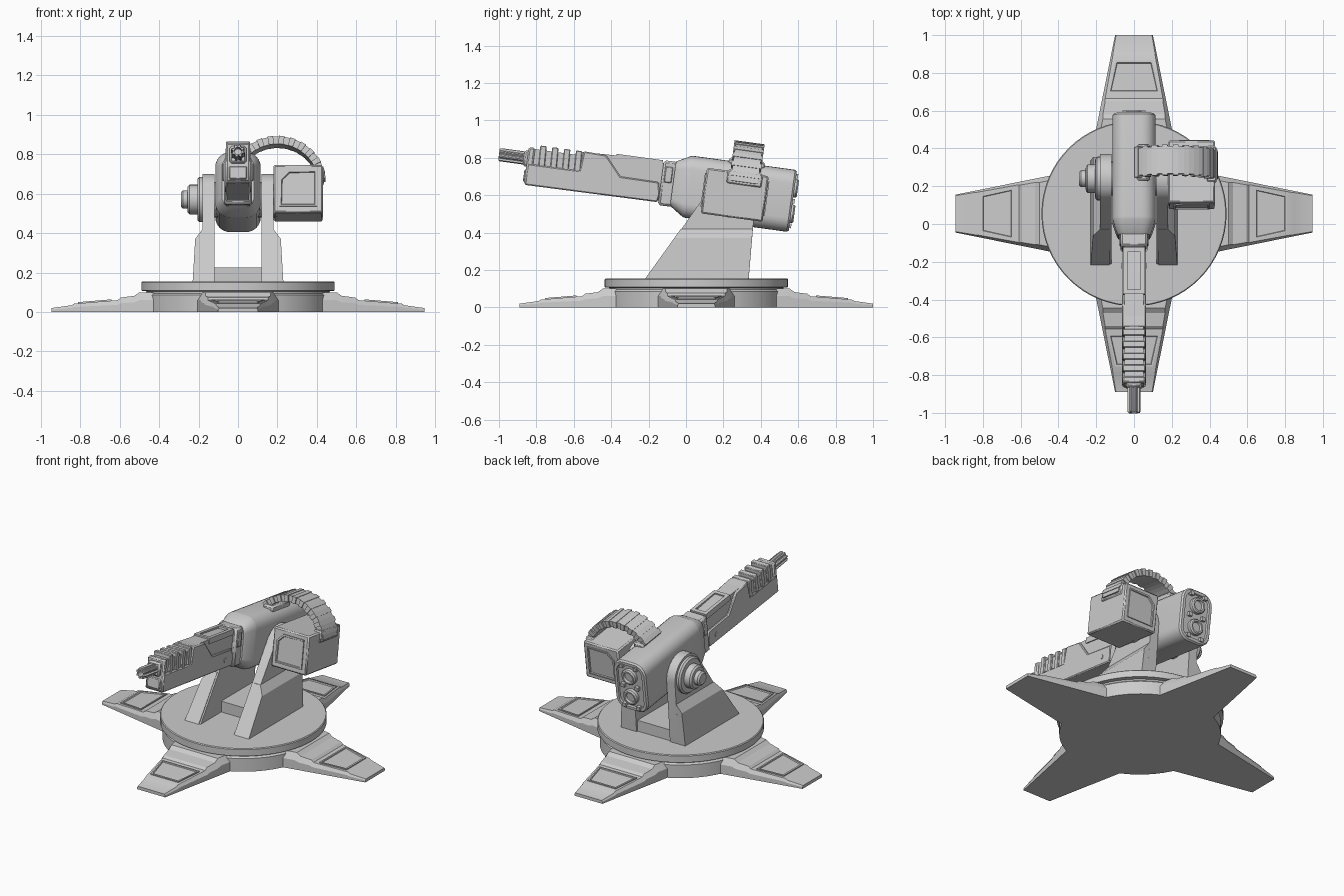
import bpy, bmesh
from math import sin, cos, pi, radians
from mathutils import Matrix, Vector

if "Cube" in bpy.data.objects:
    bpy.data.objects.remove(bpy.data.objects["Cube"])

CY = 0.055                                   # centre of the round base
GUN = Matrix.Translation((0, 0.24, 0.6)) @ Matrix.Rotation(radians(-7.8), 4, 'X')
I4 = Matrix.Identity(4)


def finish(name, bm, mat=I4, bevel=0):
    bmesh.ops.recalc_face_normals(bm, faces=bm.faces)
    bm.transform(mat)
    me = bpy.data.meshes.new(name)
    bm.to_mesh(me)
    bm.free()
    ob = bpy.data.objects.new(name, me)
    bpy.context.collection.objects.link(ob)
    if bevel:
        m = ob.modifiers.new("edge", 'BEVEL')
        m.width, m.segments, m.limit_method = bevel, 1, 'ANGLE'
    return ob


def loft(name, rings, mat=I4, bevel=0, closed=False, panel=None):
    """Skin a list of equal-length rings; caps at the ends, or a closed tube."""
    bm = bmesh.new()
    vs = [[bm.verts.new(p) for p in r] for r in rings]
    n = len(vs[0])
    pairs = list(zip(vs, vs[1:])) + ([(vs[-1], vs[0])] if closed else [])
    for a, b in pairs:
        for i in range(n):
            bm.faces.new((a[i], a[(i + 1) % n], b[(i + 1) % n], b[i]))
    if not closed:
        bm.faces.new(vs[0])
        cap = bm.faces.new(vs[-1])
        if panel:                            # recessed panel in the last cap
            bmesh.ops.recalc_face_normals(bm, faces=bm.faces)
            bmesh.ops.inset_region(bm, faces=[cap], thickness=panel[0])
            bmesh.ops.inset_region(bm, faces=[cap], thickness=0.004, depth=-panel[1])
    return finish(name, bm, mat, bevel)


def prism(name, pts, x0, x1, mat=GUN, bevel=0):
    """Side profile (y, z) extruded across x."""
    return loft(name, [[(x, y, z) for y, z in pts] for x in (x0, x1)], mat, bevel)


def box(name, x0, x1, y0, y1, z0, z1, mat=GUN, bevel=0):
    return prism(name, [(y0, z0), (y1, z0), (y1, z1), (y0, z1)], x0, x1, mat, bevel)


def turned(name, prof, mat, n=32, closed=False):
    """(radius, height) profile revolved about local z."""
    return loft(name, [[(r * cos(2 * pi * i / n), r * sin(2 * pi * i / n), h)
                        for i in range(n)] for r, h in prof], mat, closed=closed)


def rrect(v, hw, w0, w1, r, n=6):
    """Rounded rectangle section of the gun at depth v."""
    out = []
    for k, (sx, w) in enumerate(((1, w1 - r), (-1, w1 - r), (-1, w0 + r), (1, w0 + r))):
        for i in range(n + 1):
            a = (k + i / n) * pi / 2
            out.append((sx * (hw - r) + r * cos(a), v, w + r * sin(a)))
    return out


# Round base and turntable
turned("base_disc", [(0.475, 0), (0.475, 0.085), (0.465, 0.095), (0.465, 0.105), (0.49, 0.108),
                     (0.49, 0.15), (0.485, 0.155)], Matrix.Translation((0, CY, 0)), 64)

# Four splayed feet with recessed panels
SECT = [(0.38, 0.10), (0.50, 0.10), (0.525, 0.082), (0.595, 0.073), (0.61, 0.06),
        (0.83, 0.042), (0.845, 0.034), (0.945, 0.02)]
for k in range(4):
    m = Matrix.Translation((0, CY, 0)) @ Matrix.Rotation(k * pi / 2, 4, 'Z')
    rings = []
    for r, h in SECT:
        w = 0.19 - (r - 0.5) * 0.202
        c = 0.25 * h
        rings.append([(r, -w, 0), (r, w, 0), (r, w, h * 0.6), (r, w - c, h), (r, c - w, h), (r, -w, h * 0.6)])
    loft(f"foot_{k}", rings, m)
    lo, hi = [[(0.64, -0.135, 0.05 + d), (0.81, -0.1, 0.036 + d),
               (0.81, 0.1, 0.036 + d), (0.64, 0.135, 0.05 + d)] for d in (0, 0.014)]
    loft(f"foot_panel_{k}", [lo, hi], m, panel=(0.014, 0.006))

# Yoke: two arms with round heads and thickened lower halves
arc = [(0.24 + 0.13 * cos(radians(a)), 0.57 + 0.13 * sin(radians(a))) for a in range(-4, 145, 8)]
for s, side in ((-1, "left"), (1, "right")):
    prism(f"yoke_arm_{side}", [(-0.214, 0.15), (0.335, 0.15)] + arc, s * 0.12, s * 0.18, I4)
    rings = []
    for z, x in ((0.15, 0.23), (0.37, 0.217), (0.42, 0.18)):
        y0, y1 = -0.214 + (z - 0.16) * 0.718, 0.335 + (z - 0.15) * 0.083
        rings.append([(s * 0.13, y0, z), (s * x, y0, z), (s * x, y1, z), (s * 0.13, y1, z)])
    loft(f"yoke_foot_{side}", rings)
box("yoke_tie", -0.12, 0.12, 0.0, 0.325, 0.15, 0.225, I4)

# Pivot shaft with stepped hub on the left
turned("pivot_hub", [(0.09, -0.2), (0.09, 0.18), (0.115, 0.181), (0.115, 0.195), (0.105, 0.205),
                     (0.075, 0.206), (0.075, 0.245), (0.065, 0.255), (0.045, 0.256),
                     (0.045, 0.28), (0.035, 0.29)],
       Matrix.Translation((0, 0.24, 0.57)) @ Matrix.Rotation(-pi / 2, 4, 'Y'))

# Gun body with tapered nose and recessed back plate
loft("gun_body", [rrect(-0.315, 0.082, -0.1, 0.137, 0.04), rrect(-0.305, 0.09, -0.107, 0.144, 0.045),
                  rrect(-0.24, 0.112, -0.15, 0.178, 0.07), rrect(-0.225, 0.115, -0.153, 0.181, 0.075),
                  rrect(0.322, 0.115, -0.153, 0.181, 0.075), rrect(0.332, 0.107, -0.145, 0.173, 0.067)],
     GUN, panel=(0.018, 0.01))
for i, w in enumerate((-0.055, 0.083)):
    turned(f"exhaust_{i}", [(0.05, -0.02), (0.05, 0.012), (0.043, 0.02), (0.033, 0.02), (0.03, 0.005)],
           GUN @ Matrix.Translation((0, 0.33, w)) @ Matrix.Rotation(-pi / 2, 4, 'X'), 24)
for s in (-1, 1):
    for i, w in enumerate((-0.12, 0.014, 0.148)):
        box(f"back_lug_{s}_{i}", s * 0.05 - 0.012, s * 0.05 + 0.012, 0.32, 0.342, w - 0.012, w + 0.012)

# Collar between body and barrel housing
box("collar", -0.072, 0.072, -0.38, -0.3, -0.105, 0.137, bevel=0.012)
for s in (-1, 1):
    box(f"collar_plate_{s}", s * 0.06, s * 0.078, -0.365, -0.325, 0.02, 0.105, bevel=0.004)

# Barrel housing: inner core, side cover, cooling ribs
prism("housing_core", [(-1.09, -0.08), (-0.37, -0.08), (-0.37, 0.122), (-0.6, 0.128),
                       (-0.82, 0.122), (-0.83, 0.102), (-1.09, 0.102)], -0.05, 0.05)
prism("housing_cover", [(-1.1, -0.095), (-0.385, -0.09), (-0.378, -0.05), (-0.39, 0.017), (-0.598, 0.019),
                        (-0.69, 0.122), (-0.81, 0.126), (-0.82, 0.02), (-1.1, 0.02)],
      -0.063, 0.063, bevel=0.006)
for s in (-1, 1):
    box(f"top_rail_{s}", s * 0.035, s * 0.057, -0.62, -0.39, 0.1, 0.136)
box("top_rail_front", -0.057, 0.057, -0.635, -0.61, 0.1, 0.136)
box("top_rail_rear", -0.057, 0.057, -0.41, -0.385, 0.1, 0.136)
for i in range(4):
    v = -1.045 + i * 0.064
    prism(f"cooling_rib_{i}", [(v, 0.125), (v + 0.034, 0.125), (v + 0.038, 0.02),
                               (v + 0.02, 0.0), (v + 0.004, 0.02)], -0.06, 0.06, bevel=0.004)
box("front_frame", -0.06, 0.06, -1.105, -1.07, -0.09, 0.108, bevel=0.008)
box("muzzle_block", -0.043, 0.043, -1.125, -1.08, 0.003, 0.09, bevel=0.01)
box("front_plate", -0.045, 0.045, -1.112, -1.09, -0.078, -0.012, bevel=0.005)
for s in (-1, 1):
    turned(f"housing_bolt_{s}", [(0.014, 0.05), (0.014, 0.067)],
           GUN @ Matrix.Translation((0, -0.46, -0.04)) @ Matrix.Rotation(s * pi / 2, 4, 'Y'), 12)

# Fluted muzzle with a hollow bore
N = 32
rings = []
for v, flute, r in ((-1.1, 1, 0.036), (-1.25, 1, 0.036), (-1.258, 1, 0.031),
                    (-1.258, 0, 0.018), (-1.2, 0, 0.018)):
    ring = []
    for i in range(N):
        q = r - (0.008 if flute and i % 4 in (0, 1) else 0)
        ring.append((q * cos(2 * pi * i / N), v, 0.047 + q * sin(2 * pi * i / N)))
    rings.append(ring)
loft("muzzle", rings, GUN)

# Ammunition box on the right, panels front and back
box("ammo_box", 0.18, 0.43, -0.146, 0.187, -0.118, 0.128, bevel=0.008)
PANEL = [(0.21, -0.085), (0.4, -0.085), (0.4, 0.1), (0.255, 0.1), (0.21, 0.055)]
for v0, v1, nm in ((-0.13, -0.153, "front"), (0.17, 0.194, "back")):
    loft(f"ammo_panel_{nm}", [[(x, v, w) for x, w in PANEL] for v in (v0, v1)], GUN, panel=(0.012, 0.006))

# Curved feed chute made of links with alternating width
LINKS = 20
for i in range(LINKS):
    a0, a1 = [radians(8 + 134 * (i + j) / LINKS) for j in (0, 1)]
    d, o = (0.0, 0.25) if i % 2 else (0.008, 0.247)
    pts = [(o, a0), (o, a1), (0.208, a1), (0.208, a0)]
    loft(f"feed_link_{i}", [[(0.2 + r * cos(a), v, 0.044 + r * sin(a)) for r, a in pts]
                            for v in (-0.02 + d, 0.142 - d)], GUN)
box("feed_mouth_body", 0.015, 0.085, -0.035, 0.157, 0.15, 0.2, bevel=0.01)
box("feed_mouth_box", 0.385, 0.436, -0.035, 0.157, 0.06, 0.135, bevel=0.008)

# Smooth the round parts, keep the edges sharp
for ob in bpy.context.collection.objects:
    ob.select_set(True)
    bpy.context.view_layer.objects.active = ob
bpy.ops.object.shade_smooth_by_angle(angle=radians(28))
